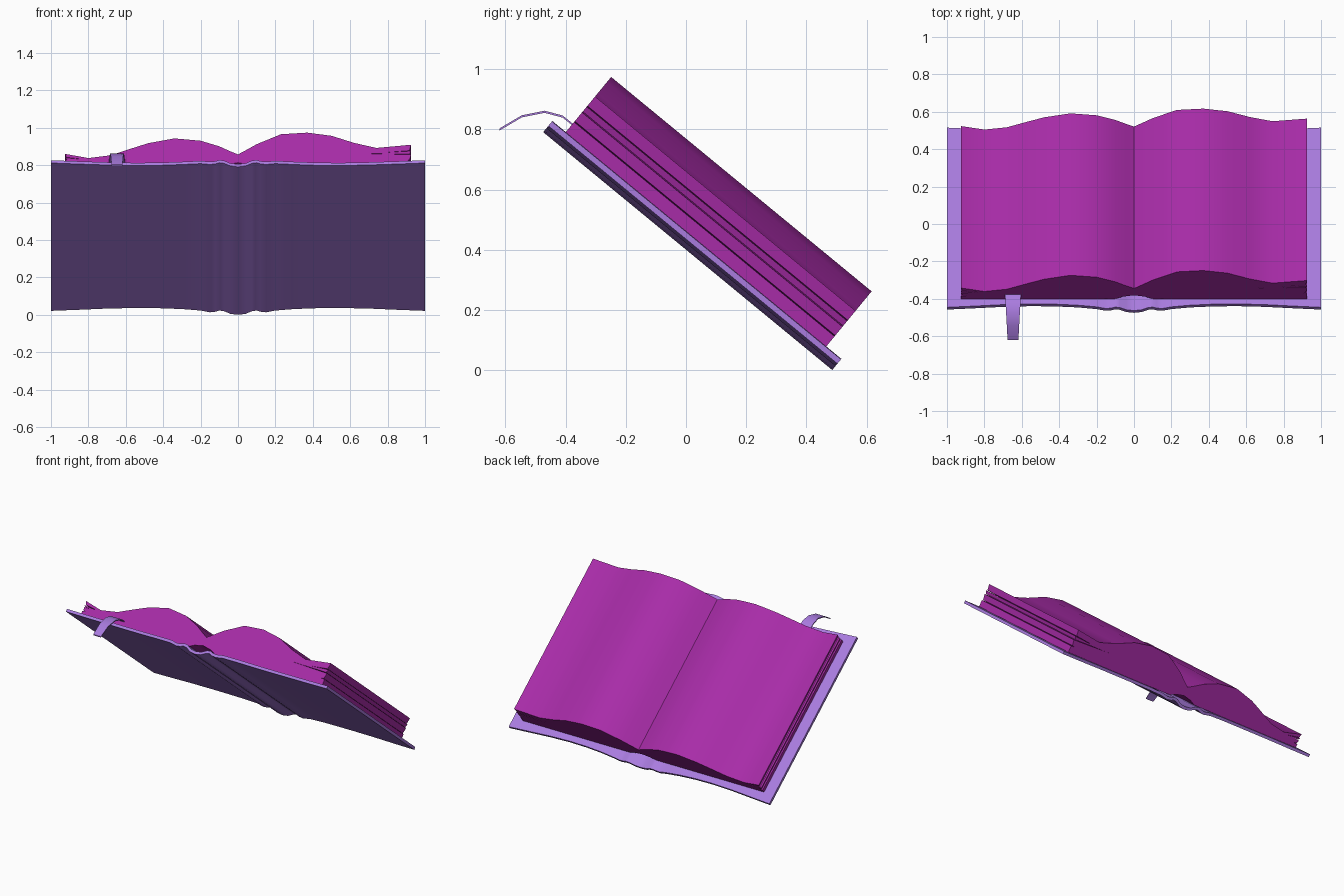
import bpy, bmesh, math
from mathutils import Vector

if "Cube" in bpy.data.objects:
    bpy.data.objects.remove(bpy.data.objects["Cube"])

ANG = math.radians(39.45)
D = Vector((0, math.cos(ANG), -math.sin(ANG)))   # down the length of the book
N = Vector((0, math.sin(ANG), math.cos(ANG)))    # out of the open pages


def place(x, v, w):
    return Vector((x, 0, 0)) + D * v + N * w


def material(name, rgb):
    m = bpy.data.materials.new(name)
    m.diffuse_color = (*rgb, 1)
    m.use_nodes = True
    m.node_tree.nodes["Principled BSDF"].inputs["Base Color"].default_value = m.diffuse_color
    return m


def loft(name, sections, mat, angle=35):
    """Skin closed sections of equal point count and cap both ends."""
    bm = bmesh.new()
    rings = [[bm.verts.new(p) for p in s] for s in sections]
    n = len(rings[0])
    for a, b in zip(rings, rings[1:]):
        for i in range(n):
            j = (i + 1) % n
            bm.faces.new((a[i], a[j], b[j], b[i]))
    bm.faces.new(rings[0][::-1])
    bm.faces.new(rings[-1])
    bmesh.ops.recalc_face_normals(bm, faces=bm.faces[:])
    me = bpy.data.meshes.new(name)
    bm.to_mesh(me)
    bm.free()
    ob = bpy.data.objects.new(name, me)
    bpy.context.collection.objects.link(ob)
    me.materials.append(mat)
    bpy.ops.object.select_all(action='DESELECT')
    ob.select_set(True)
    bpy.context.view_layer.objects.active = ob
    bpy.ops.object.shade_smooth_by_angle(angle=math.radians(angle))
    return ob


def lerp_at(pts, x):
    for (x0, y0), (x1, y1) in zip(pts, pts[1:]):
        if x0 <= x <= x1:
            return y0 + (y1 - y0) * (x - x0) / (x1 - x0)
    return pts[0][1] if x < pts[0][0] else pts[-1][1]


violet = material("cover_lavender", (0.40, 0.20, 0.74))
magenta = material("page_magenta", (0.39, 0.025, 0.39))

# Cover: x, underside height, inset of the gently hollowed top and bottom edges
half = [(0, .309, 0), (.04, .315, 0), (.075, .334, 0), (.1, .338, 0), (.12, .330, 0),
        (.15, .326, 0), (.2, .335, .004), (.3, .337, .014), (.42, .337, .021),
        (.55, .337, .023), (.7, .337, .018), (.85, .336, .009), (1, .336, 0)]
cols = [(-x, w, i) for x, w, i in half[:0:-1]] + half
loft("book_cover", [[place(x, -.869 + i, w), place(x, .375 - i, w),
                     place(x, .375 - i, w + .019), place(x, -.869 + i, w + .019)]
                    for x, w, i in cols], violet)

# Page block: wavy top, arched hollow over the spine
top = [(-.925, .447), (-.8, .418), (-.68, .437), (-.58, .48), (-.48, .521), (-.34, .554),
       (-.2, .538), (-.1, .499), (-.04, .464), (0, .443), (.04, .471), (.1, .514),
       (.23, .583), (.37, .594), (.5, .572), (.62, .523), (.74, .488), (.925, .510)]
bottom = [(-.925, .356), (-.1, .356), (-.06, .374), (0, .386), (.06, .374), (.1, .356),
          (.925, .356)]


def page_edge(side):
    """Fore edge, bottom to top, with thin slits between the sheaves."""
    pts = []
    for f, depth in ((.3, .03), (.57, .3), (.73, .14)):
        for x, off in ((.925, -.002), (.925 - depth, 0), (.917, .002)):
            b = lerp_at(bottom, side * x)
            pts.append((side * x, b + f * (lerp_at(top, side * x) - b) + off))
    return pts


outline = bottom + page_edge(1) + top[::-1] + page_edge(-1)[::-1]
loft("page_block", [[place(x, v, w) for x, w in outline] for v in (-.811, .310)], magenta)

# Ribbon bookmark curling over the high edge: y, z, half width
path = [(-.335, .775, .042), (-.375, .815, .042), (-.41, .843, .041), (-.47, .859, .037),
        (-.545, .844, .033), (-.62, .800, .029)]
loft("ribbon_bookmark", [[(-.647 - h, y, z - .004), (-.647 + h, y, z - .004),
                          (-.647 + h, y, z + .003), (-.647 - h, y, z + .003)]
                         for y, z, h in path], violet)
